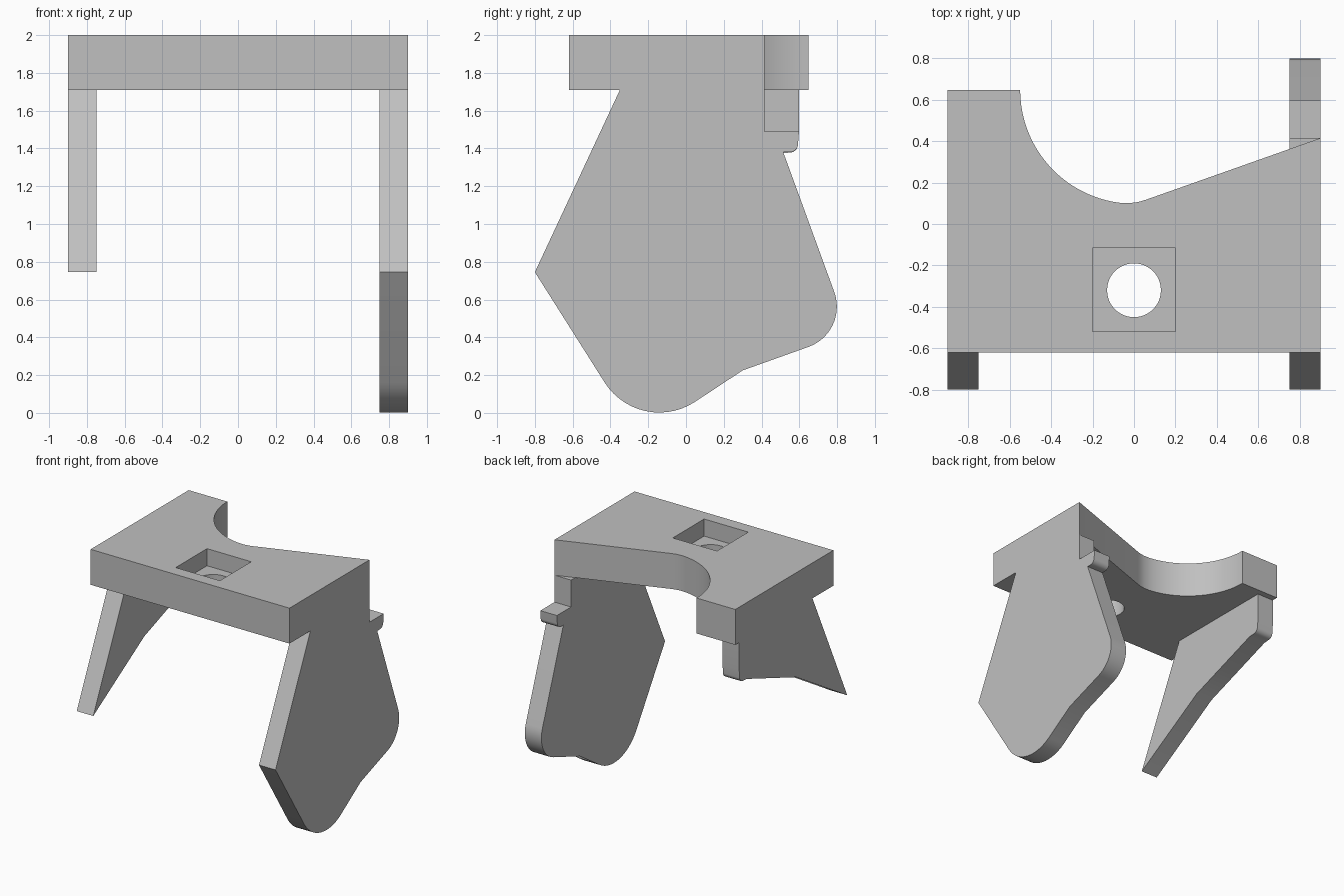
import bpy, bmesh, math
from mathutils import Vector, Matrix

if "Cube" in bpy.data.objects:
    bpy.data.objects.remove(bpy.data.objects["Cube"], do_unlink=True)

grey = bpy.data.materials.new("light grey")
grey.use_nodes = True
grey.diffuse_color = (0.527, 0.527, 0.527, 1)
grey.node_tree.nodes["Principled BSDF"].inputs["Base Color"].default_value = grey.diffuse_color


def rounded(corners, steps=14):
    """Outline from (a, b) or (a, b, radius) corners, filleting those with a radius."""
    out = []
    for i, c in enumerate(corners):
        p = Vector(c[:2])
        if len(c) < 3:
            out.append(p)
            continue
        u = (Vector(corners[i - 1][:2]) - p).normalized()
        v = (Vector(corners[(i + 1) % len(corners)][:2]) - p).normalized()
        half = u.angle(v) / 2
        centre = p + (u + v).normalized() * c[2] / math.sin(half)
        start = p + u * c[2] / math.tan(half) - centre
        end = p + v * c[2] / math.tan(half) - centre
        sweep = start.angle_signed(end)
        for k in range(steps + 1):
            out.append(centre + Matrix.Rotation(-sweep * k / steps, 2) @ start)
    return out


def extrude(name, outline, low, high, place):
    """Solid from a flat outline; place maps (a, b, depth) to a 3D position."""
    bm = bmesh.new()
    face = bm.faces.new([bm.verts.new(place(a, b, low)) for a, b in outline])
    shift = Vector(place(0, 0, high)) - Vector(place(0, 0, low))
    top = bmesh.ops.extrude_face_region(bm, geom=[face], use_keep_orig=True)
    moved = [g for g in top["geom"] if isinstance(g, bmesh.types.BMVert)]
    bmesh.ops.translate(bm, verts=moved, vec=shift)
    bmesh.ops.recalc_face_normals(bm, faces=bm.faces)
    mesh = bpy.data.meshes.new(name)
    bm.to_mesh(mesh)
    bm.free()
    obj = bpy.data.objects.new(name, mesh)
    mesh.materials.append(grey)
    bpy.context.collection.objects.link(obj)
    return obj


def activate(obj):
    bpy.ops.object.select_all(action="DESELECT")
    obj.select_set(True)
    bpy.context.view_layer.objects.active = obj


def cut(obj, cutter):
    cutter.hide_render = True
    mod = obj.modifiers.new("cut", "BOOLEAN")
    mod.operation, mod.solver, mod.object = "DIFFERENCE", "EXACT", cutter
    activate(obj)
    bpy.ops.object.modifier_apply(modifier=mod.name)
    bpy.data.objects.remove(cutter, do_unlink=True)


def flat(a, b, d):
    return (a, b, d)


def side(a, b, d):
    return (d, a, b)


UNDER, TOP = 1.71, 2.0

# Top plate with a curved notch in the back edge
notch = []
for k in range(25):
    t = math.radians(180 + 83 * k / 24)
    notch.append((0.55 * math.cos(t), 0.648 + 0.55 * math.sin(t)))
plate_outline = [(-0.9, 0.648), (-0.9, -0.62), (0.9, -0.62), (0.9, 0.415),
                 (0.06, 0.118), (0.02, 0.106), (-0.02, 0.101)] + notch[::-1]
plate = extrude("top_plate", plate_outline, UNDER, TOP, flat)

# Square recess and round through hole
recess = [(-0.2, -0.52), (0.2, -0.52), (0.2, -0.115), (-0.2, -0.115)]
cut(plate, extrude("recess_cutter", recess, TOP - 0.14, TOP + 0.2, flat))
ring = [(0.13 * math.cos(math.tau * k / 48), -0.32 + 0.13 * math.sin(math.tau * k / 48))
        for k in range(48)]
cut(plate, extrude("hole_cutter", ring, UNDER - 0.2, TOP + 0.2, flat))

# Long leg with rounded foot, rounded heel and a small back tab
long_leg = extrude("long_leg", rounded([
    (-0.35, UNDER), (-0.8, 0.745), (-0.244, -0.134, 0.343), (0.3, 0.225),
    (0.863, 0.426, 0.226), (0.515, 1.38), (0.59, 1.38, 0.045),
    (0.598, 1.49), (0.415, 1.49), (0.415, UNDER)]), 0.75, 0.9, side)

# Short leg with a sloping lower edge
short_leg = extrude("short_leg", rounded([
    (-0.35, UNDER), (-0.8, 0.745), (-0.14, 1.145), (0.5, 1.375),
    (0.59, 1.38, 0.045), (0.598, 1.49), (0.598, UNDER)]), -0.9, -0.75, side)

for part in (plate, long_leg, short_leg):
    activate(part)
    bpy.ops.object.shade_smooth_by_angle(angle=math.radians(20))
